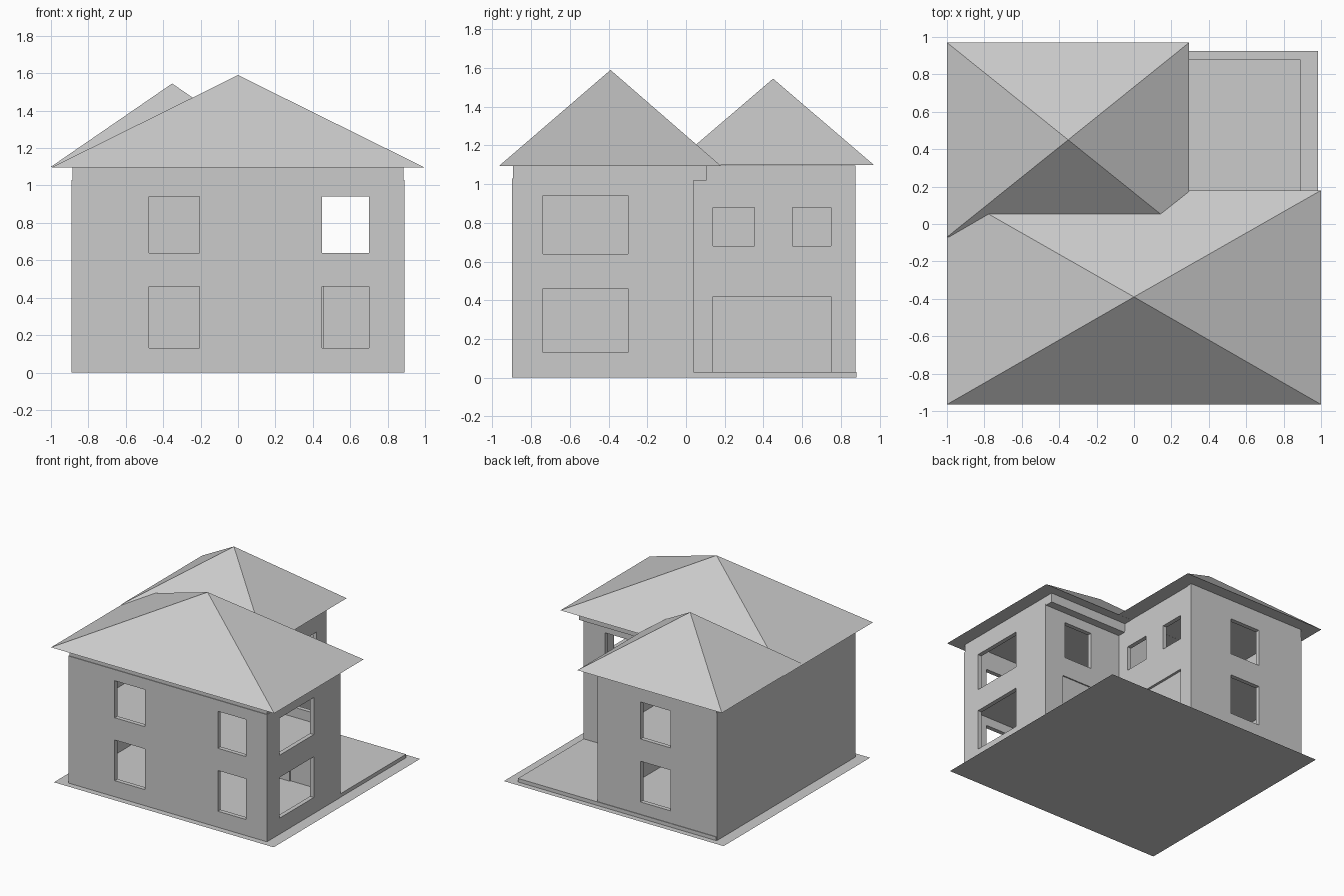
import bpy

if "Cube" in bpy.data.objects:
    bpy.data.objects.remove(bpy.data.objects["Cube"])

T = 0.035            # wall thickness
TOP, EAVE = 1.03, 1.097
LOW, HIGH = (0.13, 0.46), (0.64, 0.94)   # window heights per storey


def mesh_object(name, verts, faces):
    me = bpy.data.meshes.new(name)
    me.from_pydata(verts, [], faces)
    ob = bpy.data.objects.new(name, me)
    bpy.context.collection.objects.link(ob)
    return ob


def box(name, x, y, z):
    verts = [(a, b, c) for c in z for a, b in
             ((x[0], y[0]), (x[1], y[0]), (x[1], y[1]), (x[0], y[1]))]
    faces = [(3, 2, 1, 0), (4, 5, 6, 7)]
    faces += [(i, (i + 1) % 4, (i + 1) % 4 + 4, i + 4) for i in range(4)]
    return mesh_object(name, verts, faces)


def wall(name, x, y, z=(0, TOP), holes=()):
    """Wall slab; each hole is (span along the wall, height span)."""
    ob = box(name, x, y, z)
    along_x = x[1] - x[0] > y[1] - y[0]
    for span, height in holes:
        if along_x:
            cut = box("cutter", span, (y[0] - 0.05, y[1] + 0.05), height)
        else:
            cut = box("cutter", (x[0] - 0.05, x[1] + 0.05), span, height)
        cut.hide_render = True
        mod = ob.modifiers.new("opening", 'BOOLEAN')
        mod.operation, mod.solver, mod.object = 'DIFFERENCE', 'EXACT', cut
        bpy.context.view_layer.objects.active = ob
        bpy.ops.object.modifier_apply(modifier=mod.name)
        bpy.data.objects.remove(cut)
    return ob


def roof(name, x, y, z, apex):
    verts = [(x[0], y[0], z), (x[1], y[0], z), (x[1], y[1], z), (x[0], y[1], z), apex]
    faces = [(3, 2, 1, 0)] + [(i, (i + 1) % 4, 4) for i in range(4)]
    return mesh_object(name, verts, faces)


# Ground plate and raised floor / patio
mesh_object("ground_plate", [(-.985, -.95, 0), (.985, -.95, 0), (.985, .925, 0), (-.985, .925, 0)],
            [(0, 1, 2, 3)])
box("floor_slab", (-.885, .89), (-.895, .88), (0.001, .03))

# Outer walls
W, F, M, B, R = .89, -.90, .04, .875, .18
left_win, right_win = (-.475, -.205), (.45, .70)
wall("front_wall", (-W, W), (F, F + T),
     holes=[(s, h) for s in (left_win, right_win) for h in (LOW, HIGH)])
wall("middle_wall", (-W + T, W), (M - T, M),
     holes=[(right_win, HIGH), ((.46, .72), (.03, .48))])
wall("rear_wall", (-W, R), (B - T, B), holes=[(left_win, LOW), (left_win, HIGH)])
wall("left_wall", (-W, -W + T), (F + T, B - T))
wall("right_wall", (W - T, W), (F + T, M - T),
     holes=[((-.74, -.30), LOW), ((-.74, -.30), HIGH)])
wall("wing_right_wall", (R - T, R), (M, B - T),
     holes=[((.14, .75), (.03, .42)), ((.14, .355), (.68, .88)), ((.55, .75), (.68, .88))])

# Closed doors set back in their openings
box("patio_door", (.455, .725), (M - .025, M - .01), (.03, .485))
box("wide_door", (R - T, R - .02), (.135, .755), (.03, .425))

# Upper storey floors
box("upper_floor_front", (-W + T, W - T), (F + T, M - T), (.53, .56))
box("upper_floor_wing", (-W + T, R - T), (M, B - T), (.53, .56))

# Frieze band under the eaves, with the rear beam standing proud
FZ, N = (TOP, EAVE), .005
box("frieze_front", (-W + N, W - N), (F + N, F + T), FZ)
box("frieze_left", (-W + N, -W + T), (F + T, B - T), FZ)
box("frieze_right", (W - T, W - N), (F + T, M), FZ)
box("frieze_rear", (-W + N, R), (B - T, B), FZ)
box("frieze_wing_right", (R - T, R - N), (M, B - T), FZ)
box("frieze_middle", (-W + T, R - T), (M - T, M), FZ)
box("rear_beam", (R - T, W - N), (M - T, .105), (1.02, EAVE))

# Pyramid roofs
roof("front_roof", (-1, 1), (-.965, .18), 1.095, (0, -.39, 1.59))
roof("rear_roof", (-1, .295), (-.07, .97), 1.1, (-.352, .45, 1.545))
